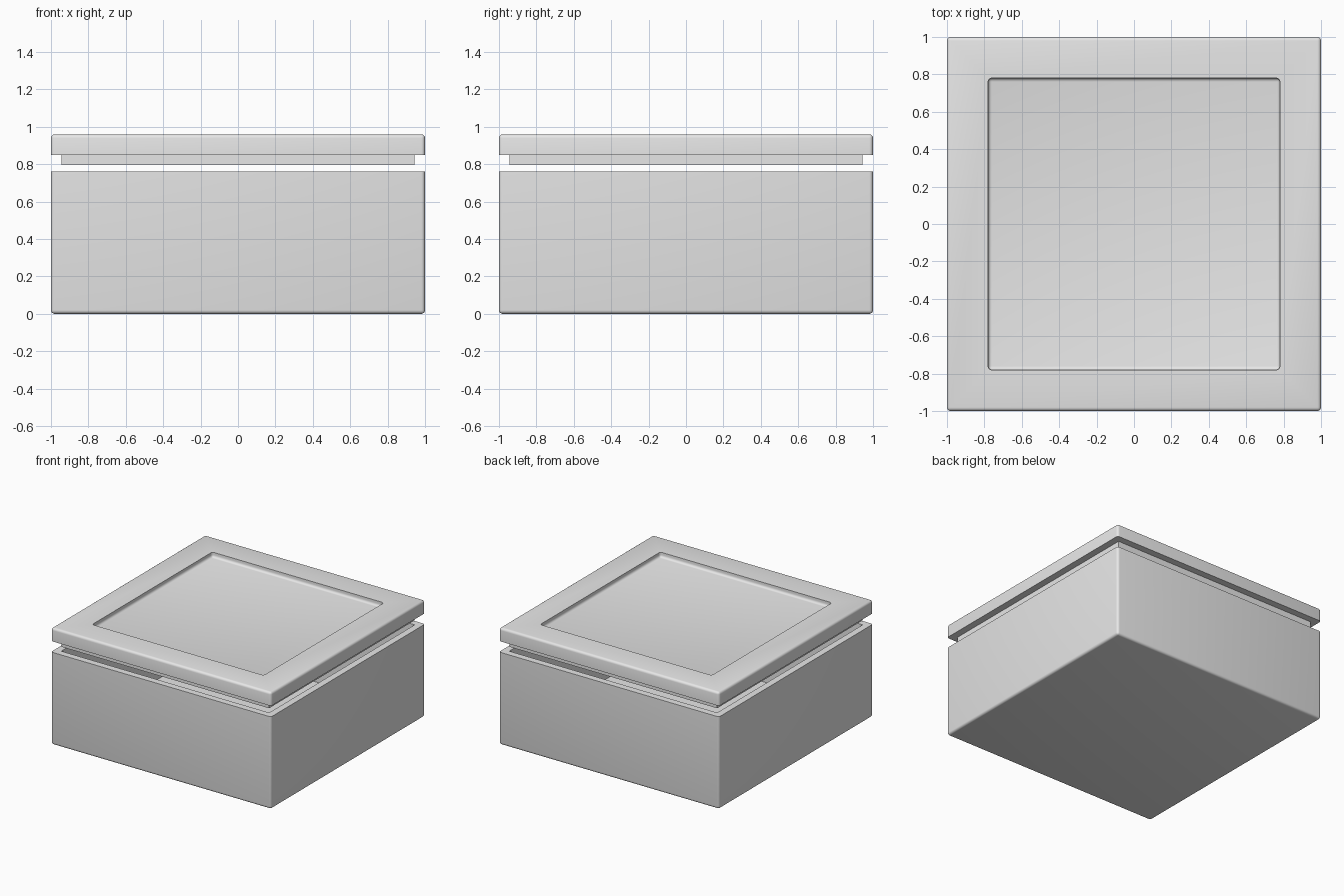
import bpy, bmesh
from math import radians

cube = bpy.data.objects.get("Cube")
if cube:
    bpy.data.objects.remove(cube, do_unlink=True)

GREY = (0.8, 0.8, 0.8, 1.0)
grey = bpy.data.materials.new("plain_grey")
grey.use_nodes = True
grey.diffuse_color = GREY
for node in grey.node_tree.nodes:
    if node.type == 'BSDF_PRINCIPLED':
        node.inputs["Base Color"].default_value = GREY


def slab(name, half, low, high, sharp_end=None, radius=0.02):
    """Square slab; rounds every edge except the ring at height sharp_end."""
    bm = bmesh.new()
    bmesh.ops.create_cube(bm, size=2)
    for v in bm.verts:
        v.co.x *= half
        v.co.y *= half
        v.co.z = high if v.co.z > 0 else low
    if sharp_end is not None:
        rounded = [e for e in bm.edges
                   if not all(abs(v.co.z - sharp_end) < 1e-4 for v in e.verts)]
        bmesh.ops.bevel(bm, geom=rounded, offset=radius, segments=4,
                        profile=0.5, affect='EDGES', clamp_overlap=True)
    bmesh.ops.recalc_face_normals(bm, faces=bm.faces)
    mesh = bpy.data.meshes.new(name)
    bm.to_mesh(mesh)
    bm.free()
    mesh.materials.append(grey)
    obj = bpy.data.objects.new(name, mesh)
    bpy.context.collection.objects.link(obj)
    return obj


def activate(obj):
    bpy.ops.object.select_all(action='DESELECT')
    obj.select_set(True)
    bpy.context.view_layer.objects.active = obj


def hollow(obj, cutter):
    """Cut one slab out of another and discard the cutter."""
    cutter.hide_render = True
    mod = obj.modifiers.new("hollow", 'BOOLEAN')
    mod.operation = 'DIFFERENCE'
    mod.solver = 'EXACT'
    mod.object = cutter
    activate(obj)
    bpy.ops.object.modifier_apply(modifier=mod.name)
    bpy.data.objects.remove(cutter, do_unlink=True)


# Open box: rounded outside, sharp rim and inside
box = slab("box_body", 1.0, 0.0, 0.76, sharp_end=0.76)
hollow(box, slab("box_cutter", 0.945, 0.05, 1.0))

# Raised lid with a rounded recess in its top
lid = slab("lid", 1.0, 0.85, 0.96, sharp_end=0.85)
hollow(lid, slab("recess_cutter", 0.78, 0.92, 1.1, sharp_end=1.1))

# Lip below the lid that fits inside the rim
lip = slab("lid_lip", 0.943, 0.795, 0.852)

for part in (box, lid, lip):
    activate(part)
    bpy.ops.object.shade_smooth_by_angle(angle=radians(35))
